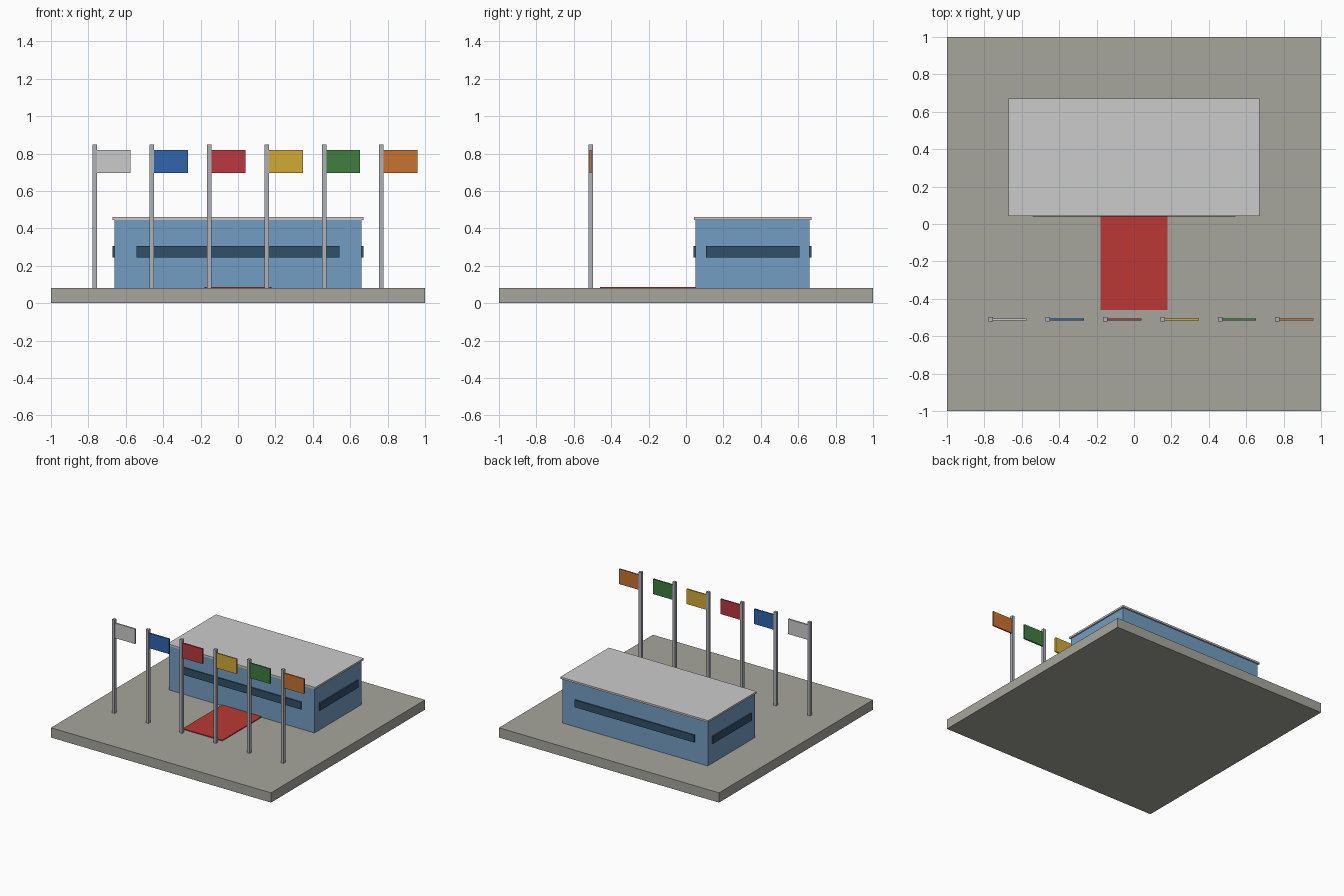
import bpy

if "Cube" in bpy.data.objects:
    bpy.data.objects.remove(bpy.data.objects["Cube"])


def material(name, rgb):
    m = bpy.data.materials.new(name)
    m.diffuse_color = (*rgb, 1)
    m.use_nodes = True
    m.node_tree.nodes["Principled BSDF"].inputs["Base Color"].default_value = m.diffuse_color
    return m


def box(name, x, y, z, mat):
    """Box from (min, max) ranges on each axis."""
    bpy.ops.mesh.primitive_cube_add(size=1)
    ob = bpy.context.object
    ob.name = name
    for v in ob.data.vertices:
        v.co = [r[0] if c < 0 else r[1] for c, r in zip(v.co, (x, y, z))]
    ob.data.materials.append(mat)
    return ob


stone = material("stone", (0.38, 0.38, 0.34))
wall = material("wall_blue", (0.17, 0.34, 0.54))
roof = material("roof_white", (0.64, 0.64, 0.61))
glass = material("dark_glass", (0.03, 0.08, 0.14))
red = material("red", (0.5, 0.04, 0.035))
metal = material("pole_metal", (0.42, 0.44, 0.47))

# Plaza and building
box("plaza_base", (-1, 1), (-1, 1), (0, 0.08), stone)
box("building", (-0.66, 0.66), (0.05, 0.66), (0.08, 0.445), wall)
box("roof_slab", (-0.672, 0.672), (0.042, 0.672), (0.445, 0.46), roof)
box("carpet", (-0.18, 0.18), (-0.46, 0.05), (0.08, 0.087), red)

# Window bands on all four sides
wz = (0.245, 0.305)
box("front_window", (-0.543, 0.543), (0.04, 0.052), wz, glass)
box("back_window", (-0.543, 0.543), (0.658, 0.67), wz, glass)
box("left_window", (-0.672, -0.658), (0.106, 0.606), wz, glass)
box("right_window", (0.658, 0.672), (0.106, 0.606), wz, glass)

# Row of flagpoles with flags
colours = {
    "white": (0.64, 0.64, 0.61), "blue": (0.03, 0.13, 0.42),
    "red": (0.5, 0.04, 0.05), "yellow": (0.65, 0.4, 0.035),
    "green": (0.05, 0.21, 0.05), "orange": (0.58, 0.17, 0.03),
}
for i, (name, rgb) in enumerate(colours.items()):
    x = -0.767 + i * 0.3068
    box(f"{name}_flagpole", (x - 0.012, x + 0.012), (-0.522, -0.498), (0.08, 0.848), metal)
    box(f"{name}_flag", (x + 0.01, x + 0.193), (-0.516, -0.504), (0.697, 0.82),
        material(f"flag_{name}", rgb))
